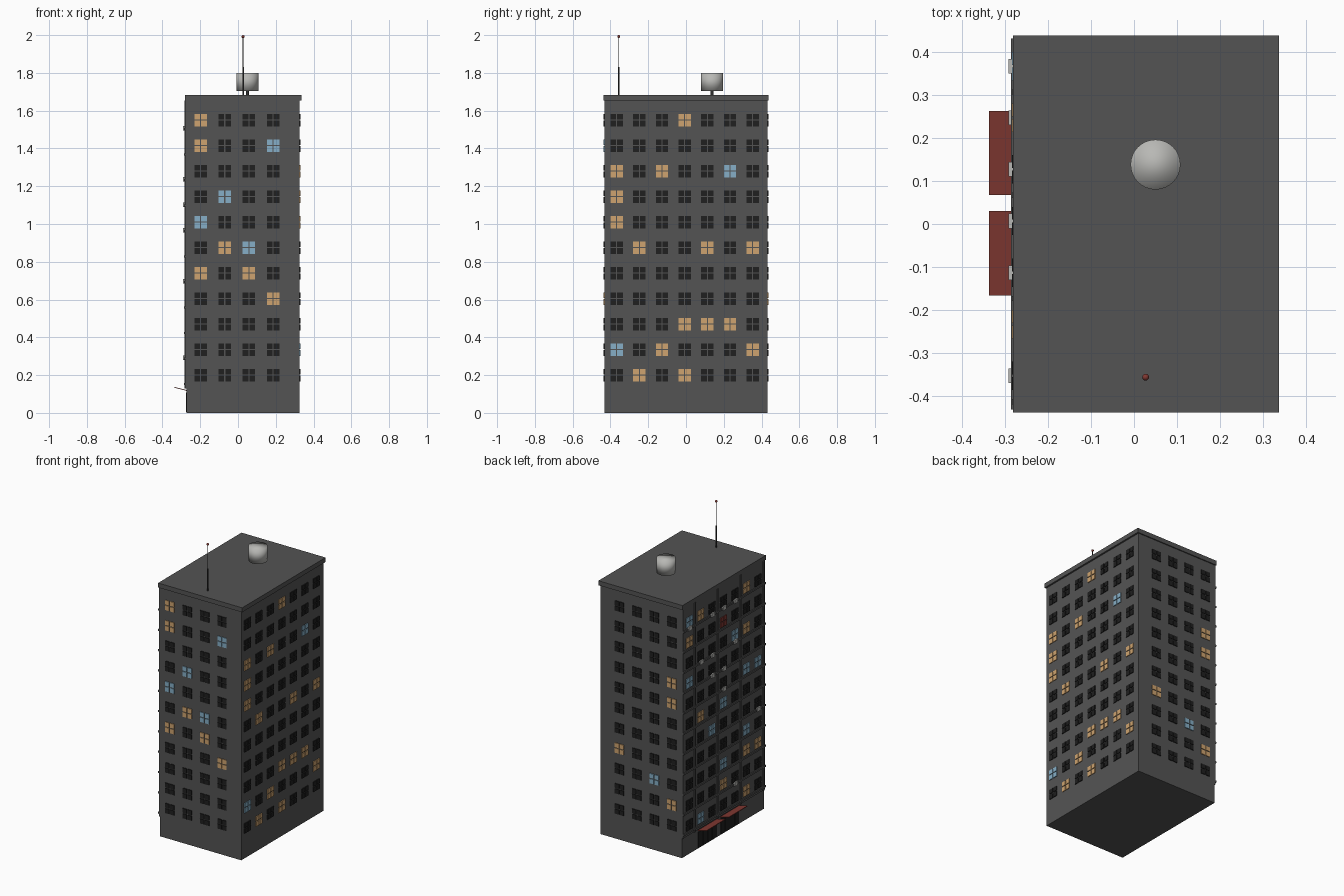
import bpy, bmesh
from math import atan2
from mathutils import Vector, Matrix

cube = bpy.data.objects.get("Cube")
if cube:
    bpy.data.objects.remove(cube)


def material(name, r, g, b):
    m = bpy.data.materials.new(name)
    m.use_nodes = True
    m.diffuse_color = (r, g, b, 1)
    m.node_tree.nodes["Principled BSDF"].inputs["Base Color"].default_value = (r, g, b, 1)
    return m


WALL = material("concrete grey", .088, .088, .088)
DARK = material("dark glass", .014, .014, .014)
WARM = material("warm light", .62, .37, .16)
BLUE = material("blue light", .24, .43, .57)
RED = material("awning red", .22, .04, .032)
PALE = material("pale metal", .48, .48, .46)
METAL = material("dark metal", .03, .03, .03)


def make_object(name, bm, mats):
    mesh = bpy.data.meshes.new(name)
    bmesh.ops.recalc_face_normals(bm, faces=bm.faces)
    bm.to_mesh(mesh)
    bm.free()
    for m in mats:
        mesh.materials.append(m)
    ob = bpy.data.objects.new(name, mesh)
    bpy.context.collection.objects.link(ob)
    return ob


def add_box(bm, lo, hi, index=0):
    lo, hi = Vector(lo), Vector(hi)
    mat = Matrix.Translation((lo + hi) / 2) @ Matrix.Diagonal((*(hi - lo), 1))
    verts = bmesh.ops.create_cube(bm, size=1, matrix=mat)["verts"]
    for f in {f for v in verts for f in v.link_faces}:
        f.material_index = index


def boxes(name, spans, mat):
    bm = bmesh.new()
    for lo, hi in spans:
        add_box(bm, lo, hi)
    return make_object(name, bm, [mat])


def cylinder(name, x, y, z0, z1, radius, mat, sides=12):
    bm = bmesh.new()
    bmesh.ops.create_cone(bm, cap_ends=True, segments=sides, radius1=radius, radius2=radius,
                          depth=z1 - z0, matrix=Matrix.Translation((x, y, (z0 + z1) / 2)))
    return make_object(name, bm, [mat])


# Main block and roof slab
X0, X1, Y = -.272, .326, .431
FACADE = -.279
boxes("main_block", [((X0, -Y, 0), (X1, Y, 1.66))], WALL)
boxes("roof_slab", [((-.281, -.438, 1.654), (.337, .438, 1.684))], WALL)
boxes("street_facade", [((FACADE, -Y, .13), (X0, Y, 1.655))], WALL)

ROWS = [.2 + .135 * i for i in range(11)]
SHORT = [-.198 + .128 * i for i in range(4)]
LONG = [-.367 + .12 * i for i in range(7)]
STREET = [-c for c in LONG]


# Windows of four panes; each lit one is keyed by (row, column)
def windows(name, columns, axis, plane, out, lit):
    bm = bmesh.new()
    half, gap, thick = .033, .003, .005
    near, far = sorted((plane - out * .002, plane + out * thick))
    for r, z in enumerate(ROWS):
        for c, u in enumerate(columns):
            index = next((k for k, cells in lit.items() if (r, c) in cells), 0)
            for u0, u1 in ((u - half, u - gap), (u + gap, u + half)):
                for z0, z1 in ((z - half, z + .001 - gap), (z + .001 + gap, z + half)):
                    if axis == "x":
                        add_box(bm, (near, u0, z0), (far, u1, z1), index)
                    else:
                        add_box(bm, (u0, near, z0), (u1, far, z1), index)
    make_object(name, bm, [DARK, WARM, BLUE, RED])


windows("front_windows", SHORT, "y", -Y, -1, {
    1: [(10, 0), (9, 0), (5, 1), (4, 0), (4, 2), (3, 3)],
    2: [(9, 3), (7, 1), (6, 0), (5, 2)]})
windows("back_windows", SHORT[::-1], "y", Y, 1, {
    1: [(7, 3), (6, 3), (3, 0), (1, 3)], 2: [(2, 2)]})
windows("left_windows", LONG, "x", X1, 1, {
    1: [(10, 3), (8, 0), (8, 2), (7, 0), (6, 0), (5, 1), (5, 4), (5, 6),
        (2, 3), (2, 4), (2, 5), (1, 2), (1, 6), (0, 1), (0, 3)],
    2: [(8, 5), (1, 0)]})
windows("street_windows", STREET, "x", FACADE, -1, {
    1: [(10, 1), (10, 5), (9, 0), (8, 5), (5, 1), (2, 5), (2, 6), (1, 3), (0, 5)],
    2: [(10, 0), (8, 4), (7, 0), (6, 5), (6, 6), (5, 3), (4, 2), (3, 5), (2, 3), (0, 1)],
    3: [(9, 3)]})

# Street side ledges and pilasters
boxes("floor_ledges", [((-.286, -Y, z - .053), (FACADE, Y, z - .041)) for z in ROWS], WALL)
boxes("pilasters", [((-.284, y - .006, .13), (FACADE, y + .006, 1.655))
                    for y in (.307, .067, -.173, -.413)], WALL)

# Air conditioners under some street windows
units = [(10, 0), (10, 2), (10, 3), (10, 4), (8, 1), (8, 2), (8, 4),
         (7, 2), (7, 3), (6, 3), (4, 6), (1, 4)]
boxes("air_conditioners", [((-.292, STREET[c] - .017, ROWS[r] - .056),
                            (FACADE, STREET[c] + .017, ROWS[r] - .03)) for r, c in units], PALE)

# Shopfronts with upward-sloping awnings
slope = atan2(.017, .066)
for name, y in (("back", .165), ("front", -.068)):
    bays = [y + .049 * (i - 1.5) for i in range(4)]
    boxes(name + "_shopfront", [((X0 - .004, b - .022, .004), (X0 + .002, b + .022, .108))
                                for b in bays], DARK)
    bm = bmesh.new()
    add_box(bm, (-.034, -.098, -.002), (.034, .098, .002))
    bm.transform(Matrix.Translation((-.304, y, .127)) @ Matrix.Rotation(slope, 4, "Y"))
    make_object(name + "_awning", bm, [RED])

# Roof water tank
cylinder("tank_post", .05, .138, 1.68, 1.71, .008, METAL)
tank = cylinder("water_tank", .05, .138, 1.705, 1.8, .058, PALE, 32)
for p in tank.data.polygons:
    p.use_smooth = True

# Antenna with warning lamp
cylinder("antenna_base", .027, -.356, 1.68, 1.83, .004, METAL)
cylinder("antenna_mast", .027, -.356, 1.83, 1.99, .0025, METAL)
bm = bmesh.new()
bmesh.ops.create_uvsphere(bm, u_segments=12, v_segments=8, radius=.008,
                          matrix=Matrix.Translation((.027, -.356, 1.992)))
lamp = make_object("antenna_lamp", bm, [RED])
for p in lamp.data.polygons:
    p.use_smooth = True
